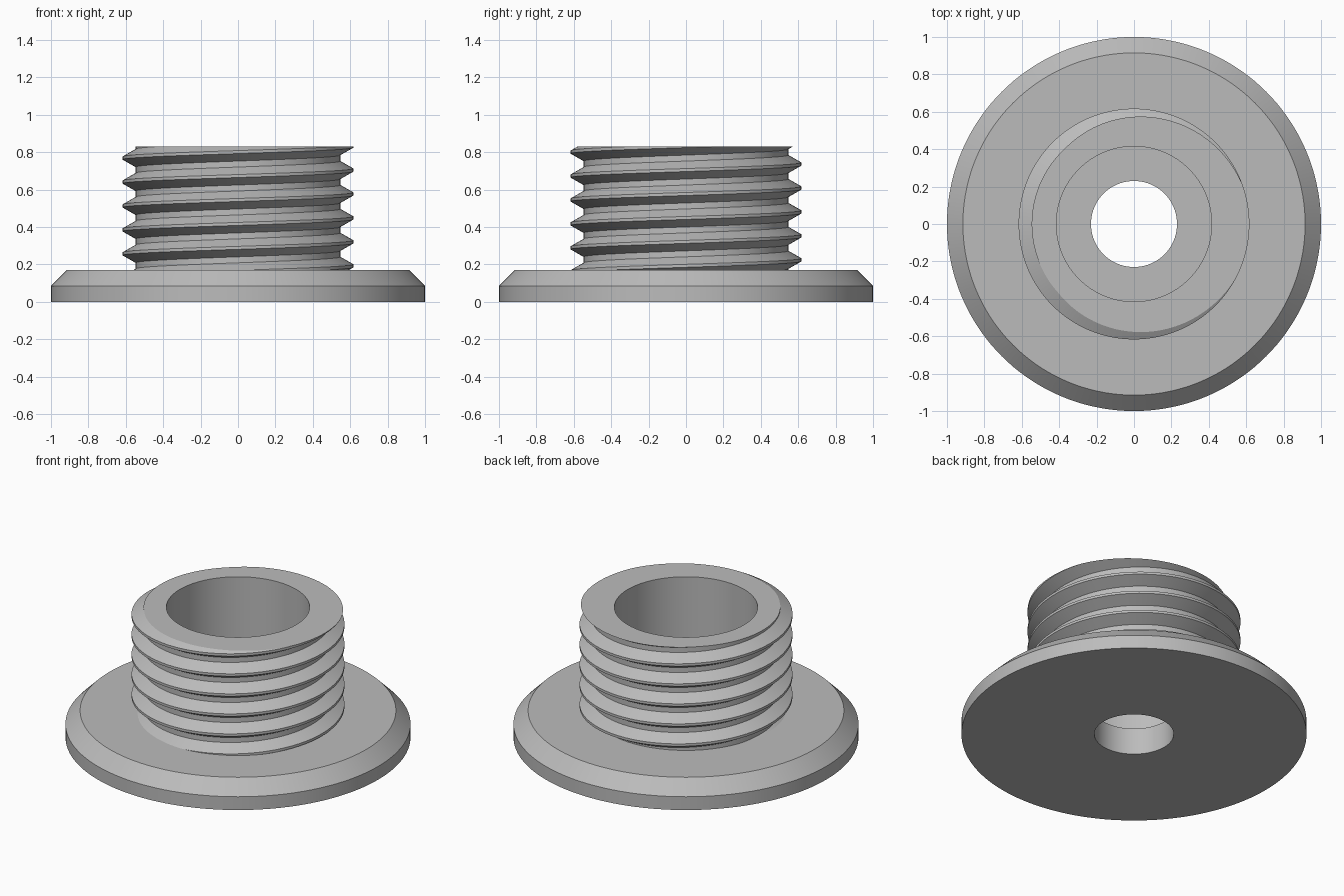
import bpy, bmesh, math

if "Cube" in bpy.data.objects:
    bpy.data.objects.remove(bpy.data.objects["Cube"])

SEG = 144
FLANGE_TOP, NECK_TOP = 0.17, 0.832
BORE_R, HOLE_R = 0.415, 0.23
PITCH, ROOT_R, CREST_R = 0.128, 0.547, 0.617
CREST_Z = 0.193            # crest height at angle 0

grey = bpy.data.materials.new("plain grey")
grey.diffuse_color = (0.5, 0.5, 0.5, 1)
grey.use_nodes = True
grey.node_tree.nodes["Principled BSDF"].inputs["Base Color"].default_value = grey.diffuse_color


def sweep(name, column, steps=SEG):
    """Skin the (radius, z) columns returned for each angle around the z axis."""
    bm = bmesh.new()
    cols = []
    for k in range(steps + 1):
        a = 2 * math.pi * k / steps
        cols.append([bm.verts.new((r * math.cos(a), r * math.sin(a), z))
                     for r, z in column(a)])
    for c, d in zip(cols, cols[1:]):
        for i in range(len(c) - 1):
            bm.faces.new((c[i], d[i], d[i + 1], c[i + 1]))
    bmesh.ops.remove_doubles(bm, verts=bm.verts[:], dist=1e-5)
    bmesh.ops.recalc_face_normals(bm, faces=bm.faces[:])
    me = bpy.data.meshes.new(name)
    bm.to_mesh(me)
    bm.free()
    me.materials.append(grey)
    ob = bpy.data.objects.new(name, me)
    bpy.context.collection.objects.link(ob)
    bpy.ops.object.select_all(action='DESELECT')
    ob.select_set(True)
    bpy.context.view_layer.objects.active = ob
    bpy.ops.object.shade_smooth_by_angle(angle=math.radians(25))
    return ob


# Flange: chamfered disc with a through hole
sweep("flange", lambda a: [(HOLE_R, 0), (1, 0), (1, 0.085), (0.915, FLANGE_TOP),
                           (HOLE_R, FLANGE_TOP), (HOLE_R, 0)])

# Thread profile: flat crest of pitch/8, flat root of pitch/4
HALF_CREST, HALF_ROOT = PITCH / 16, PITCH * 3 / 8


def thread_radius(dz):
    """Radius at a height dz above a crest centre."""
    d = abs((dz + PITCH / 2) % PITCH - PITCH / 2)
    t = min(max((d - HALF_CREST) / (HALF_ROOT - HALF_CREST), 0), 1)
    return CREST_R + (ROOT_R - CREST_R) * t


def neck_column(a):
    crest = CREST_Z + PITCH * a / (2 * math.pi)
    pts = [(BORE_R, FLANGE_TOP)]
    pts.append((thread_radius(FLANGE_TOP - crest), FLANGE_TOP))
    for turn in range(-3, 8):
        for off in (-HALF_ROOT, -HALF_CREST, HALF_CREST, HALF_ROOT):
            # thread is trimmed flat at both ends
            z = min(max(crest + turn * PITCH + off, FLANGE_TOP), NECK_TOP)
            pts.append((thread_radius(z - crest), z))
    pts += [(BORE_R, NECK_TOP), (BORE_R, FLANGE_TOP)]
    return pts


# Threaded neck with a plain bore
sweep("threaded_neck", neck_column)
